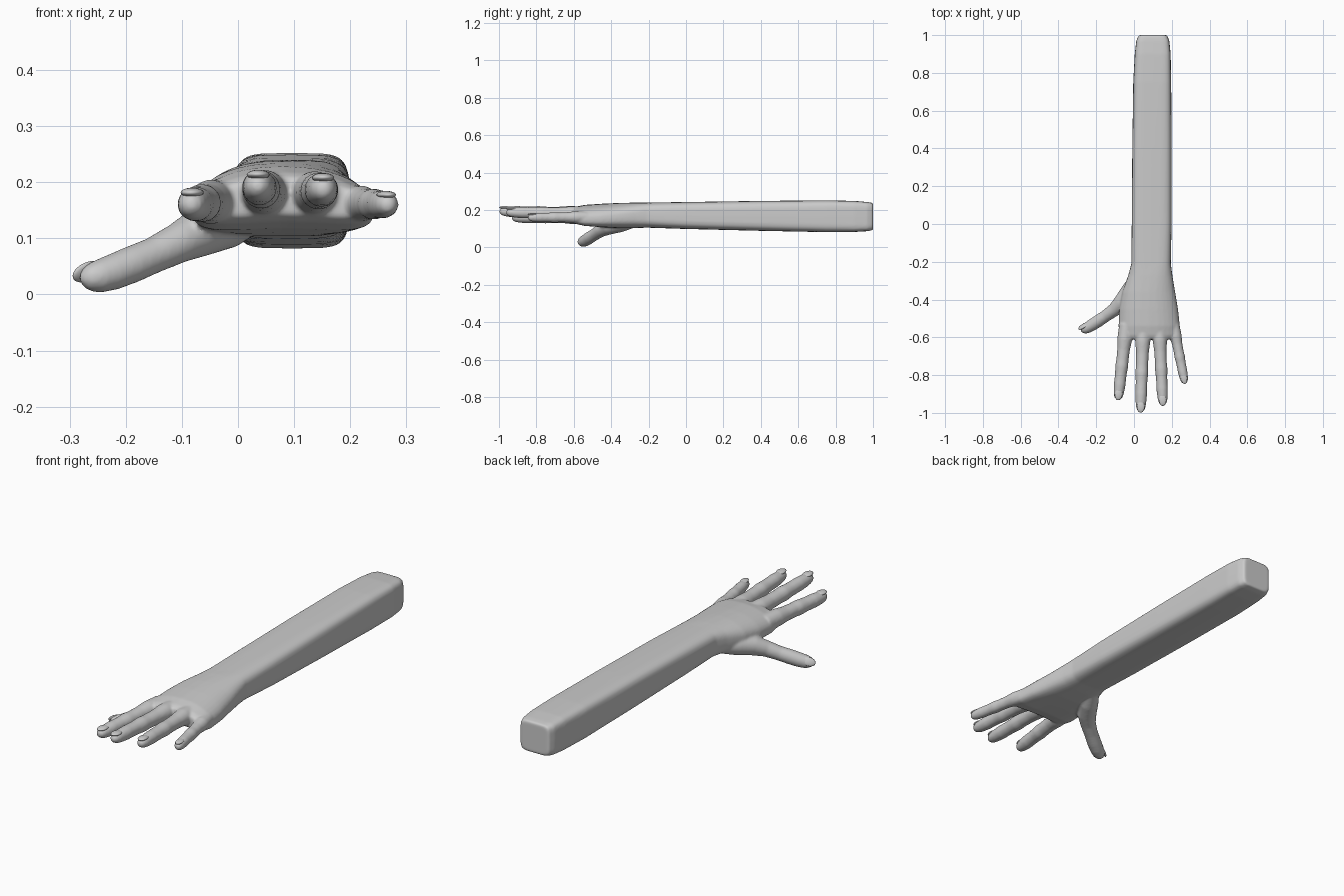
import bpy, bmesh, math
from mathutils import Vector, Matrix

if "Cube" in bpy.data.objects:
    bpy.data.objects.remove(bpy.data.objects["Cube"])

N = 32
body = bmesh.new()


def loft(rings):
    """Skin a closed tube over rings of points."""
    vs = [[body.verts.new(p) for p in r] for r in rings]
    n = len(vs[0])
    for a, b in zip(vs, vs[1:]):
        for i in range(n):
            j = (i + 1) % n
            body.faces.new((a[i], a[j], b[j], b[i]))
    body.faces.new(list(reversed(vs[0])))
    body.faces.new(vs[-1])


def box_ring(y, x0, x1, z0, z1, power, arch):
    """Rounded-box section; arch lowers the sides for the palm."""
    pts = []
    for i in range(N):
        a = 2 * math.pi * i / N
        c, s = math.cos(a), math.sin(a)
        u = math.copysign(abs(c) ** (2 / power), c)
        v = math.copysign(abs(s) ** (2 / power), s)
        pts.append(((x0 + x1) / 2 + u * (x1 - x0) / 2, y,
                    (z0 + z1) / 2 + v * (z1 - z0) / 2 - arch * u * u))
    return pts


def tube(path):
    """Round tube through (point, radius) pairs."""
    pts = [Vector(p) for p, r in path]
    rings = []
    for i, (p, r) in enumerate(path):
        d = (pts[min(i + 1, len(pts) - 1)] - pts[max(i - 1, 0)]).normalized()
        side = d.cross(Vector((0, 0, 1))).normalized()
        up = side.cross(d)
        rings.append([pts[i] + r * (math.cos(a) * side + math.sin(a) * up)
                      for a in (2 * math.pi * k / N for k in range(N))])
    loft(rings)


# forearm and palm: y, x range, z range, squareness, arch
loft([box_ring(*s) for s in [
    (1.00, 0.025, 0.175, 0.093, 0.238, 6, 0),
    (0.97, 0.012, 0.187, 0.087, 0.243, 6, 0),
    (0.90, 0.004, 0.194, 0.083, 0.249, 5.5, 0),
    (0.75, -0.004, 0.197, 0.082, 0.252, 5, 0),
    (0.40, -0.009, 0.199, 0.089, 0.249, 4.5, 0),
    (0.00, -0.012, 0.199, 0.099, 0.243, 4, 0),
    (-0.21, -0.014, 0.195, 0.106, 0.240, 3.5, 0),
    (-0.27, -0.030, 0.203, 0.104, 0.240, 3, 0.004),
    (-0.36, -0.062, 0.218, 0.104, 0.238, 2.7, 0.012),
    (-0.45, -0.078, 0.233, 0.110, 0.234, 2.7, 0.020),
    (-0.54, -0.082, 0.243, 0.118, 0.228, 2.7, 0.024),
    (-0.59, -0.078, 0.241, 0.130, 0.218, 2.6, 0.024),
    (-0.61, -0.066, 0.230, 0.143, 0.208, 2.5, 0.024),
]])

# fingers: base, tip, radius
fingers = {
    "index": ((-0.040, -0.53, 0.166), (-0.085, -0.932, 0.160), 0.033),
    "middle": ((0.049, -0.53, 0.180), (0.035, -0.998, 0.193), 0.033),
    "ring": ((0.133, -0.53, 0.180), (0.153, -0.962, 0.188), 0.032),
    "little": ((0.208, -0.53, 0.162), (0.270, -0.846, 0.160), 0.027),
}
shape = [(0, 1.15), (0.2, 1.2), (0.33, 1.02), (0.47, 0.98), (0.55, 1.04),
         (0.65, 0.94), (0.75, 0.93), (0.79, 0.95), (0.88, 0.87),
         (0.94, 0.76), (0.975, 0.58), (0.993, 0.34), (1, 0.1)]
nails = []
for name, (b, t, r) in fingers.items():
    b, t = Vector(b), Vector(t)
    tube([(b.lerp(t, k), r * f) for k, f in shape])
    d = (t - b).normalized()
    nails.append((name, t - d * 0.030 + Vector((0, 0, 0.64 * r)), d, Vector((0, 0, 1)), r))

# thumb
thumb = [((0.03, -0.26, 0.145), 0.032), ((-0.02, -0.35, 0.128), 0.046),
         ((-0.065, -0.415, 0.112), 0.044), ((-0.105, -0.455, 0.092), 0.036),
         ((-0.15, -0.487, 0.070), 0.032), ((-0.19, -0.514, 0.053), 0.033),
         ((-0.225, -0.536, 0.039), 0.032), ((-0.252, -0.552, 0.031), 0.029),
         ((-0.270, -0.563, 0.029), 0.021), ((-0.280, -0.569, 0.028), 0.006)]
tube(thumb)
d = Vector((-0.80, -0.50, -0.25)).normalized()
n = Vector((-0.45, 0.70, 0.45))
n = (n - d * n.dot(d)).normalized()
nails.append(("thumb", Vector((-0.257, -0.555, 0.031)) + n * 0.021, d, n, 0.032))

bmesh.ops.recalc_face_normals(body, faces=body.faces)
me = bpy.data.meshes.new("arm_and_hand")
body.to_mesh(me)
body.free()
arm = bpy.data.objects.new("arm_and_hand", me)
bpy.context.collection.objects.link(arm)

# blend the parts into one skin
bpy.context.view_layer.objects.active = arm
arm.select_set(True)
rm = arm.modifiers.new("skin", "REMESH")
rm.mode = "VOXEL"
rm.voxel_size = 0.0055
sm = arm.modifiers.new("soften", "SMOOTH")
sm.factor = 0.5
sm.iterations = 8
for m in ("skin", "soften"):
    bpy.ops.object.modifier_apply(modifier=m)
bpy.ops.object.shade_smooth_by_angle(angle=math.radians(50))

# nails
for name, c, d, n, r in nails:
    bm = bmesh.new()
    bmesh.ops.create_uvsphere(bm, u_segments=24, v_segments=12, radius=1)
    s = d.cross(n).normalized()
    n = s.cross(d)
    rot = Matrix((s, d, n)).transposed().to_4x4()
    bm.transform(Matrix.Translation(c) @ rot @ Matrix.Diagonal((r * 0.62, 0.031, r * 0.26, 1)))
    nm = bpy.data.meshes.new(name + "_nail")
    bm.to_mesh(nm)
    bm.free()
    for p in nm.polygons:
        p.use_smooth = True
    bpy.context.collection.objects.link(bpy.data.objects.new(name + "_nail", nm))
